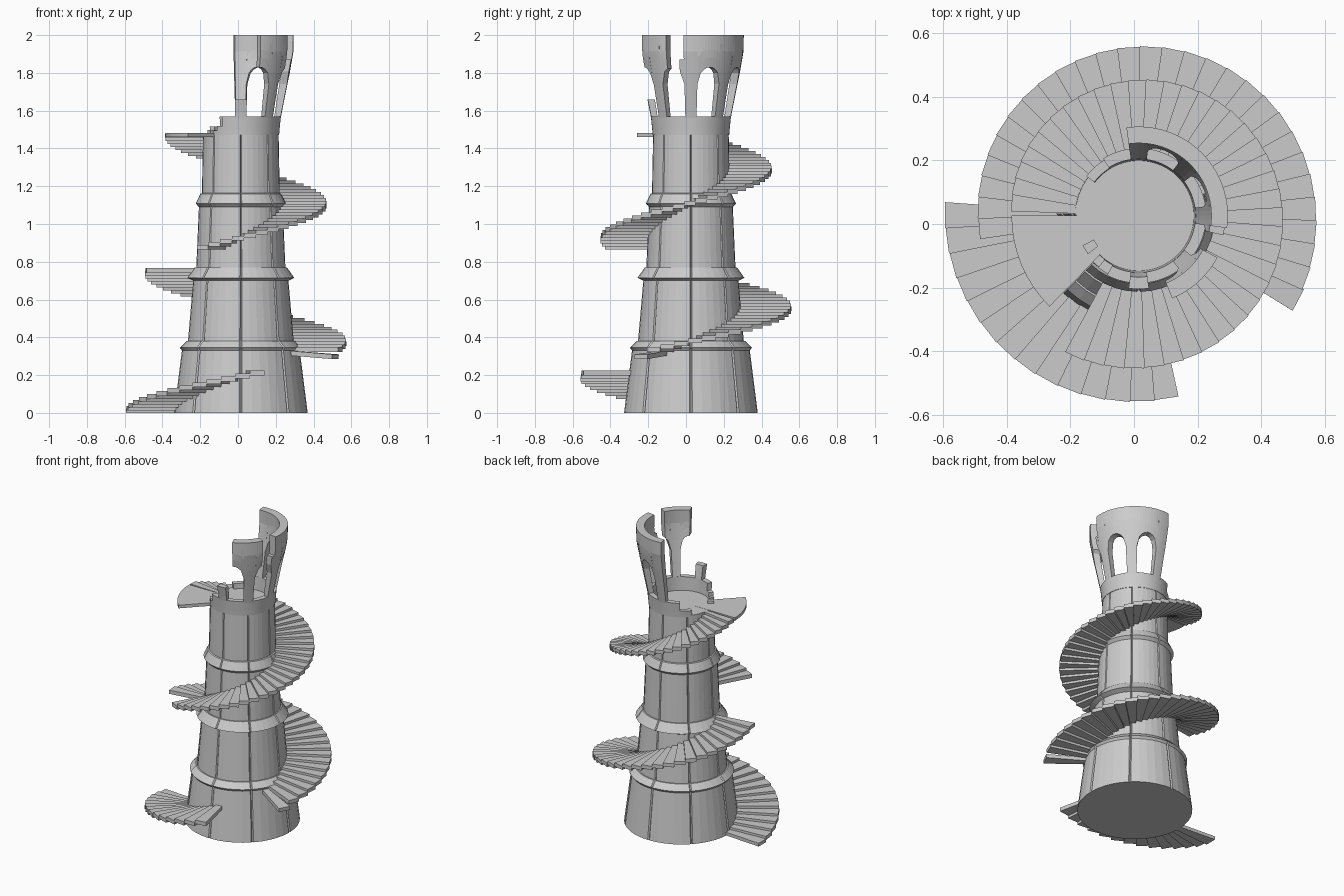
import bpy, bmesh, math
from mathutils import Matrix

if "Cube" in bpy.data.objects:
    bpy.data.objects.remove(bpy.data.objects["Cube"])

CX, CY = 0.015, 0.026          # tower axis


def polar(r, deg, z):
    a = math.radians(deg)
    return (CX + r * math.cos(a), CY + r * math.sin(a), z)


def make_object(name, bm):
    bmesh.ops.recalc_face_normals(bm, faces=bm.faces)
    me = bpy.data.meshes.new(name)
    bm.to_mesh(me)
    bm.free()
    ob = bpy.data.objects.new(name, me)
    bpy.context.collection.objects.link(ob)
    return ob


def loft(bm, rings, closed=False):
    """Skin a list of equal-length point loops, capping both ends."""
    vs = [[bm.verts.new(p) for p in ring] for ring in rings]
    n = len(vs[0])
    for a, b in zip(vs, vs[1:]):
        for i in range(n):
            bm.faces.new((a[i], a[(i + 1) % n], b[(i + 1) % n], b[i]))
    bm.faces.new(vs[0])
    bm.faces.new(vs[-1])


# Tapered tower body with three collars and a shallow seam every 45 degrees
profile = [(0.354, 0), (0.312, 0.33), (0.323, 0.345), (0.288, 0.38), (0.28, 0.38),
           (0.252, 0.70), (0.283, 0.715), (0.244, 0.77), (0.236, 0.77),
           (0.222, 1.09), (0.239, 1.108), (0.214, 1.16), (0.206, 1.163), (0.2, 1.48)]
angles = []
for k in range(8):
    angles.append((45 * k, 0.007))
    angles += [(45 * k + 1.2 + 42.6 * j / 5, 0) for j in range(6)]
bm = bmesh.new()
loft(bm, [[polar(r - d, a, z) for a, d in angles] for r, z in profile])
make_object("tower_body", bm)

# Spiral stair: blocks shrinking in radius as they climb, with broken gaps
STEP, START, COUNT = 7.6, 176, 95


def wedge(bm, a0, a1, r_in, r_out, z0, z1, seg=1):
    rings = []
    for j in range(seg + 1):
        a = a0 + (a1 - a0) * j / seg
        rings.append([polar(r_in, a, z0), polar(r_out, a, z0),
                      polar(r_out, a, z1), polar(r_in, a, z1)])
    loft(bm, rings)


def add_flight(name, first, last):
    bm = bmesh.new()
    for i in range(first, last):
        a = START + STEP * i
        top = 0.022 + 0.0155 * i
        thick = 0.022 if i == 0 else 0.025
        r = 0.61 - 0.21 * i / COUNT
        wedge(bm, a, a + STEP, 0.18, r, top - thick, top)
    return make_object(name, bm)


add_flight("lower_flight", 0, 14)
add_flight("middle_flight", 21, 49)
add_flight("upper_flight", 56, COUNT)

# Sagging loose step at the broken edge of the middle flight
bm = bmesh.new()
wedge(bm, 328.3, 336, 0.22, 0.568, 0.305, 0.33)
pivot = polar(0.28, 332, 0.32)
rot = Matrix.Rotation(math.radians(4), 3, (-math.sin(math.radians(332)),
                                           math.cos(math.radians(332)), 0))
bmesh.ops.rotate(bm, verts=bm.verts, cent=pivot, matrix=rot)
make_object("loose_step", bm)

# Top landing
bm = bmesh.new()
wedge(bm, 180, 225.5, 0.1, 0.4, 1.46, 1.481, 8)
make_object("top_landing", bm)

# Flared crown wall
FLARE = [(1.4, 0.2), (1.48, 0.203), (1.57, 0.212), (1.82, 0.263), (1.9, 0.278), (2.0, 0.28)]


def outer(z):
    for (z0, r0), (z1, r1) in zip(FLARE, FLARE[1:]):
        if z <= z1:
            return r0 + (r1 - r0) * (z - z0) / (z1 - z0)
    return FLARE[-1][1]


def inner(z):
    return outer(z) - 0.03 - 0.022 * max(0, (z - 1.48) / 0.52)


def wall(bm, a0, a1, lo, hi):
    """Curved wall between two angles; lo is a height or a function of angle."""
    n = max(1, round((a1 - a0) / 3.7))
    rings = []
    for j in range(n + 1):
        a = a0 + (a1 - a0) * j / n
        base = lo(a) if callable(lo) else lo
        zs = [base] + [z for z in (base + (hi - base) * t for t in (0.3, 0.55, 0.8))] + [hi]
        rings.append([polar(outer(z), a, z) for z in zs] +
                     [polar(inner(z), a, z) for z in reversed(zs)])
    loft(bm, rings)


HALF = 14.5                    # half width of each arched window in degrees


def arch(a):
    d = (a - 22.5) % 45        # windows centred at 22.5 + 45k degrees
    d = min(d, 45 - d) / HALF
    return 1.74 + 0.09 * math.sqrt(max(0, 1 - d * d))


# Parapet with crumbling ends
bm = bmesh.new()
for a0, a1, top in ((242, 482, 1.57), (482, 503, 1.515), (232, 242, 1.52), (225, 232, 1.495)):
    wall(bm, a0, a1, 1.47, top)
make_object("parapet", bm)

# Large surviving crown section: three pillars and two arches
bm = bmesh.new()
for k in range(3):
    wall(bm, 45 * k - 8, 45 * k + 8, 1.56, 2.0)
for k in range(2):
    wall(bm, 45 * k + 8, 45 * k + 37, arch, 2.0)
wall(bm, -13, -8, arch, 1.87)
make_object("crown_large_section", bm)

# Small surviving crown section: one pillar with two broken arch stubs
bm = bmesh.new()
wall(bm, -53, -37, 1.56, 2.0)
wall(bm, -68, -53, arch, 2.0)
wall(bm, -37, -28, arch, 2.0)
make_object("crown_small_section", bm)

# Broken pillar stump and a bit of rubble
bm = bmesh.new()
wall(bm, 262, 278, 1.56, 1.66)
make_object("broken_pillar", bm)
bm = bmesh.new()
wedge(bm, 208, 217, 0.16, 0.2, 1.475, 1.497)
make_object("rubble", bm)
